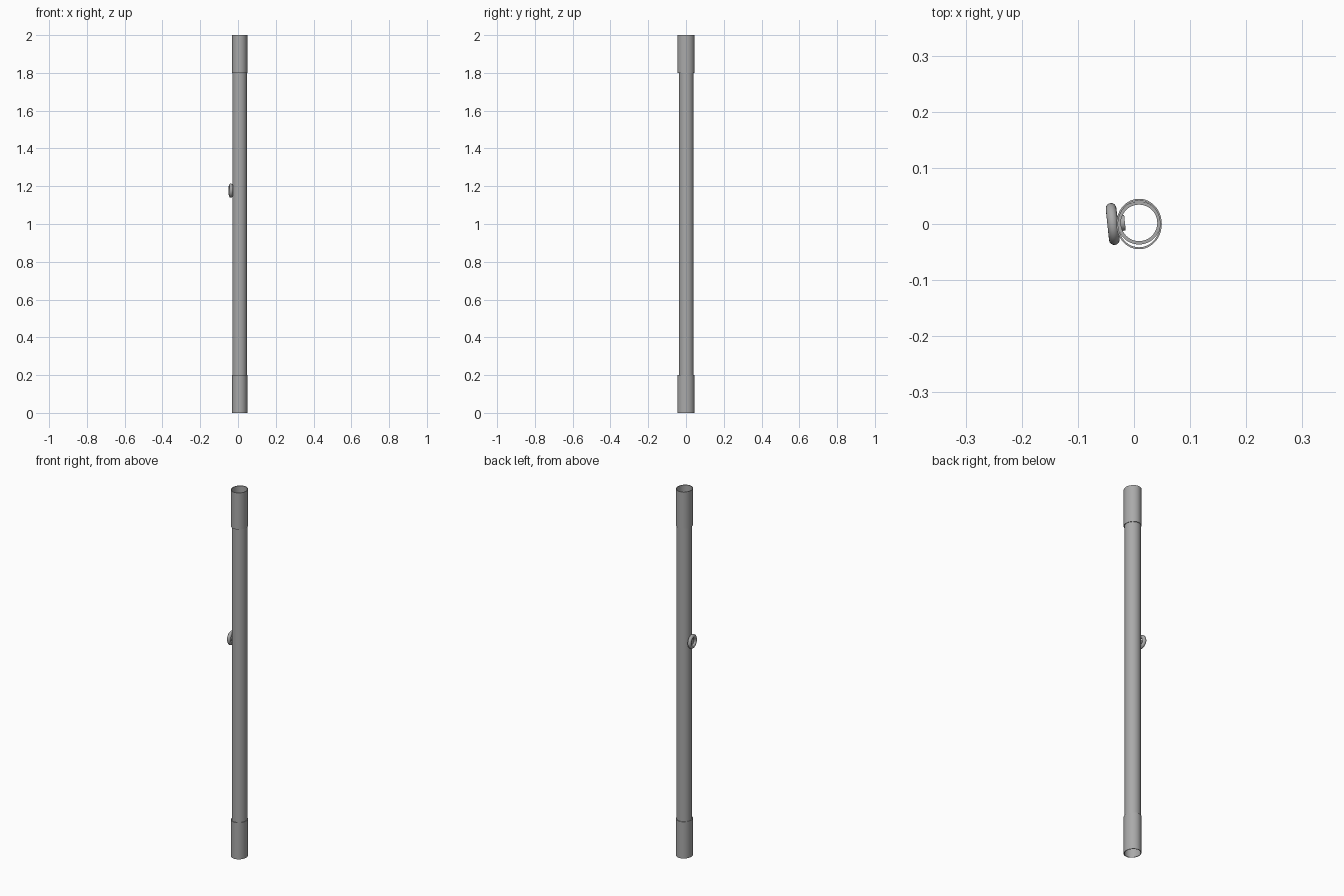
import bpy, math
from mathutils import Matrix, Vector

if "Cube" in bpy.data.objects:
    bpy.data.objects.remove(bpy.data.objects["Cube"])

def mat(name, v):
    m = bpy.data.materials.new(name)
    m.diffuse_color = (v, v, v, 1)
    m.use_nodes = True
    m.node_tree.nodes["Principled BSDF"].inputs["Base Color"].default_value = m.diffuse_color
    return m

grey = mat("steel grey", 0.40)

def lathe(name, profile, n, closed, matrix):
    # spin an (r, z) profile around z, then place it
    verts, faces, k = [], [], len(profile)
    for i in range(n):
        a = 2 * math.pi * i / n
        verts += [matrix @ Vector((r * math.cos(a), r * math.sin(a), z)) for r, z in profile]
    for i in range(n):
        j = (i + 1) % n
        for p in range(k if closed else k - 1):
            q = (p + 1) % k
            faces.append((i * k + p, j * k + p, j * k + q, i * k + q))
    me = bpy.data.meshes.new(name)
    me.from_pydata(verts, [], faces)
    me.materials.append(grey)
    ob = bpy.data.objects.new(name, me)
    bpy.context.collection.objects.link(ob)
    bpy.context.view_layer.objects.active = ob
    ob.select_set(True)
    bpy.ops.object.mode_set(mode='EDIT')
    bpy.ops.mesh.select_all(action='SELECT')
    bpy.ops.mesh.remove_doubles(threshold=1e-6)
    bpy.ops.mesh.normals_make_consistent(inside=False)
    bpy.ops.object.mode_set(mode='OBJECT')
    bpy.ops.object.shade_smooth_by_angle(angle=math.radians(40))
    ob.select_set(False)

CX = 0.009

def pipe(name, ro, ri, z0, z1, sx, y=0):
    m = Matrix.Translation((CX, y, 0)) @ Matrix.Diagonal((sx, 1, 1, 1))
    lathe(name, [(ro, z0), (ro, z1), (ri, z1), (ri, z0)], 48, True, m)

# main hollow tube
pipe("main_tube", 0.0385, 0.0325, 0.19, 1.81, 1.0, 0.002)
# slightly oval end sleeves
for name, z in (("bottom_sleeve", 0.0), ("top_sleeve", 1.8)):
    pipe(name, 0.045, 0.0415, z, z + 0.2, 0.9)

# side ring and the plug through it, facing -x with a slight turn
turn = Matrix.Translation((-0.038, 0, 1.177)) @ Matrix.Rotation(math.radians(6), 4, 'Z') \
    @ Matrix.Rotation(math.radians(-90), 4, 'Y')
ring = [(0.028 + 0.0095 * math.cos(t * math.pi / 8), 0.0095 * math.sin(t * math.pi / 8)) for t in range(16)]
lathe("side_ring", ring, 40, True, turn)
lathe("ring_plug", [(0, 0.002), (0.014, 0.002), (0.014, -0.022), (0, -0.022)], 32, False, turn)
